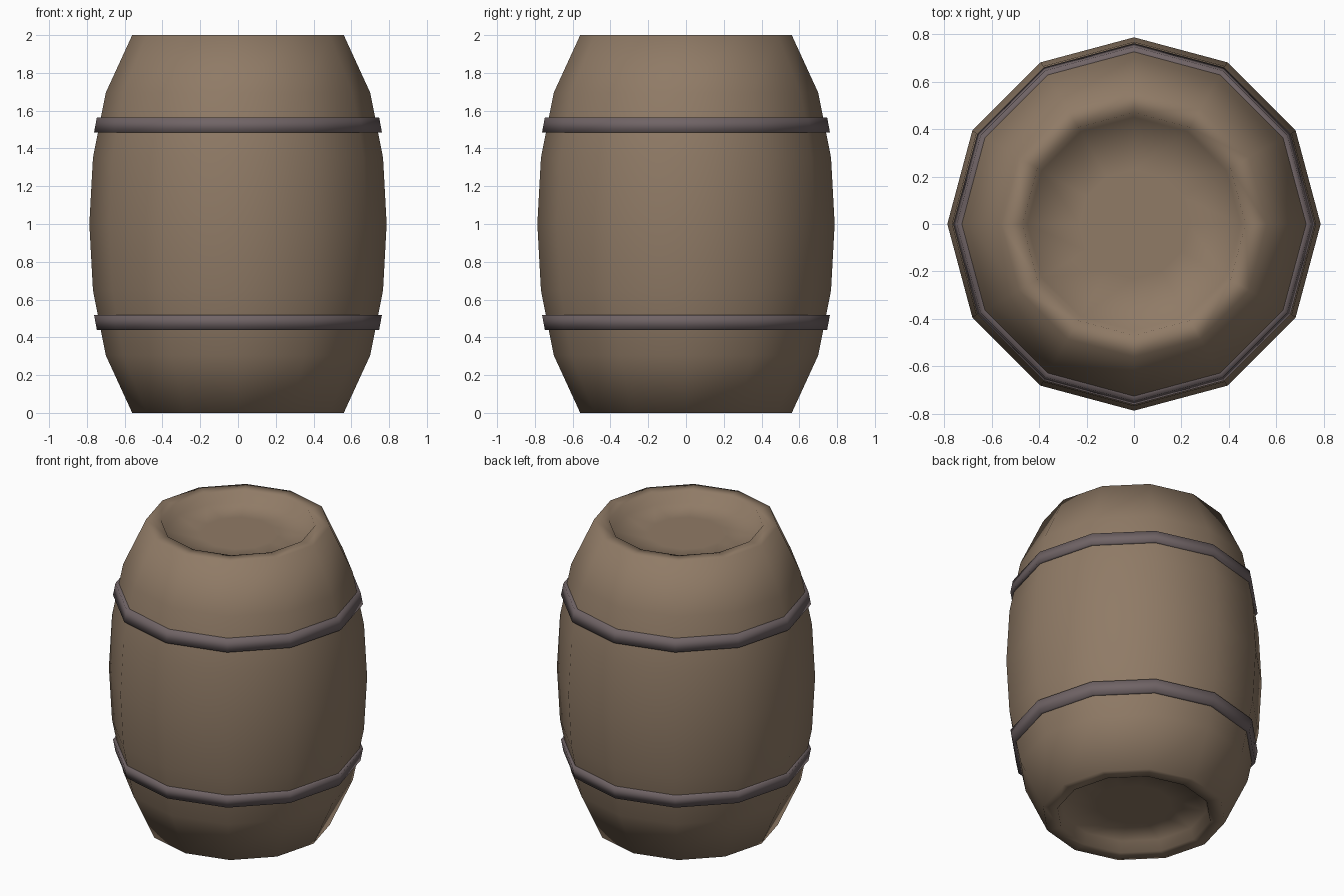
import bpy, bmesh, math

if "Cube" in bpy.data.objects:
    bpy.data.objects.remove(bpy.data.objects["Cube"])

SIDES = 12


def material(name, colour):
    m = bpy.data.materials.new(name)
    m.diffuse_color = (*colour, 1)
    m.use_nodes = True
    m.node_tree.nodes["Principled BSDF"].inputs["Base Color"].default_value = m.diffuse_color
    return m


def lathe(name, profile, mat, closed=False):
    """Spin an (r, z) profile around z; close it into a ring or cap both ends."""
    bm = bmesh.new()
    rings = []
    for r, z in profile:
        rings.append([bm.verts.new((r * math.cos(2 * math.pi * i / SIDES),
                                    r * math.sin(2 * math.pi * i / SIDES), z))
                      for i in range(SIDES)])
    pairs = list(zip(rings, rings[1:]))
    if closed:
        pairs.append((rings[-1], rings[0]))
    for a, b in pairs:
        for i in range(SIDES):
            j = (i + 1) % SIDES
            bm.faces.new((a[i], a[j], b[j], b[i]))
    if not closed:
        bm.faces.new(rings[0])
        bm.faces.new(rings[-1])
    bmesh.ops.recalc_face_normals(bm, faces=bm.faces)
    for f in bm.faces:
        f.smooth = True
    me = bpy.data.meshes.new(name)
    bm.to_mesh(me)
    bm.free()
    me.materials.append(mat)
    ob = bpy.data.objects.new(name, me)
    bpy.context.collection.objects.link(ob)
    return ob


wood = material("brown_wood", (0.278, 0.197, 0.133))
iron = material("dull_iron", (0.162, 0.127, 0.132))

# Bulging body with shallow recessed lids, mirrored about z = 1
lower = [(0.23, 0.07), (0.45, 0.07), (0.47, 0.0), (0.56, 0.0), (0.70, 0.305), (0.768, 0.65)]
upper = [(r, 2 - z) for r, z in reversed(lower)]
lathe("barrel_body", lower + [(0.787, 1.0)] + upper, wood)

# Two metal hoops following the slope of the body
hoop = [(0.70, 0.44), (0.747, 0.438), (0.762, 0.518), (0.72, 0.52)]
lathe("lower_hoop", hoop, iron, closed=True)
lathe("upper_hoop", [(r, 2.003 - z) for r, z in hoop], iron, closed=True)
